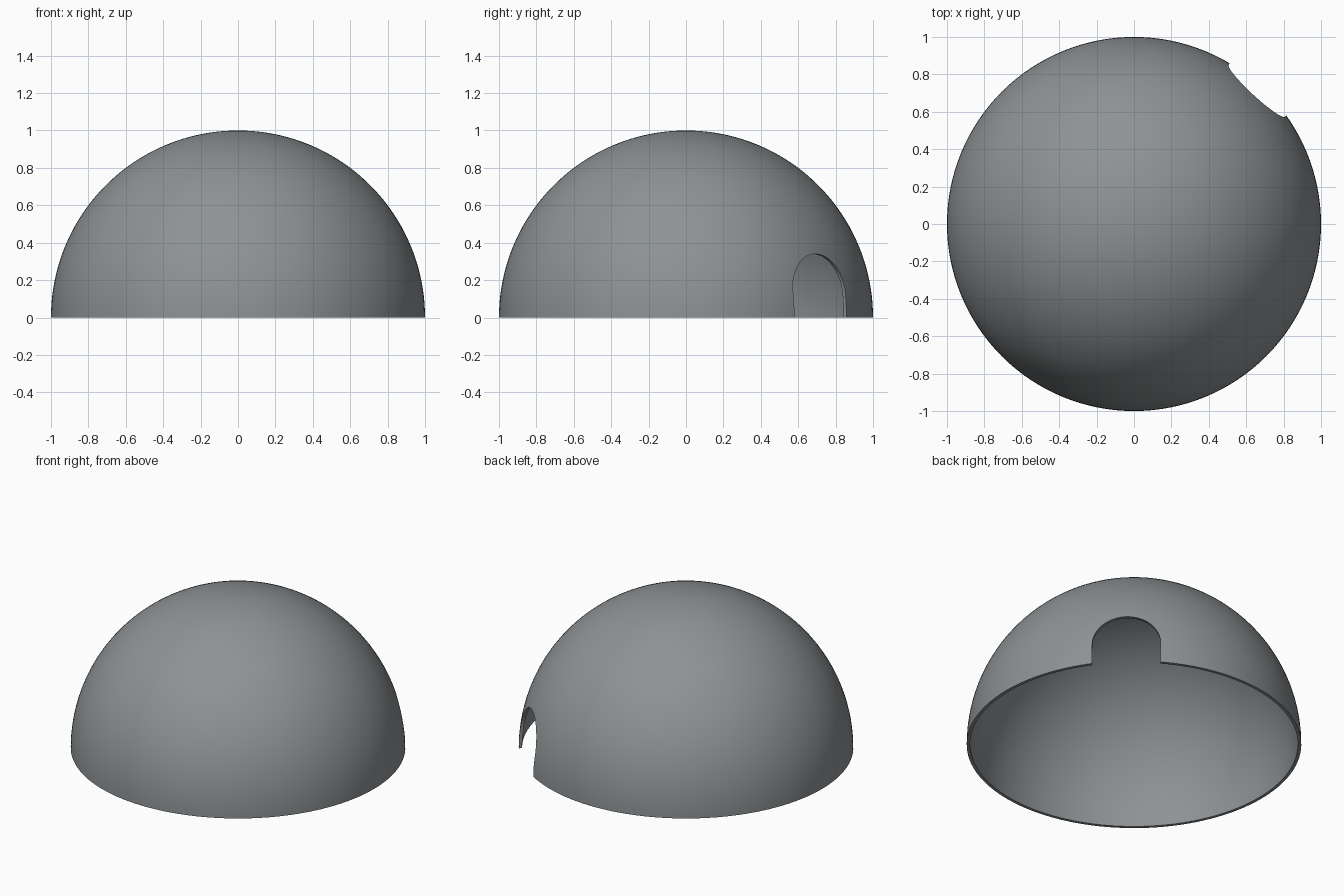
import bpy, bmesh, math
from mathutils import Matrix, Vector

if "Cube" in bpy.data.objects:
    bpy.data.objects.remove(bpy.data.objects["Cube"])

OUTER, THICK = 1.0, 0.02
SEGMENTS, RINGS = 128, 40
DOOR_ANGLE, DOOR_HALF, DOOR_SPRING = math.radians(47.3), 0.205, 0.135

grey = bpy.data.materials.new("slate grey")
grey.diffuse_color = (0.27, 0.29, 0.30, 1)
grey.use_nodes = True
grey.node_tree.nodes["Principled BSDF"].inputs["Base Color"].default_value = grey.diffuse_color


def make_object(name, bm):
    bmesh.ops.recalc_face_normals(bm, faces=bm.faces)
    mesh = bpy.data.meshes.new(name)
    bm.to_mesh(mesh)
    bm.free()
    mesh.materials.append(grey)
    obj = bpy.data.objects.new(name, mesh)
    bpy.context.collection.objects.link(obj)
    return obj


# Dome shell: closed wall profile spun around z
def arc(radius, steps):
    return [Vector((radius * math.cos(a), 0, radius * math.sin(a)))
            for a in (i / steps * math.pi / 2 for i in range(steps + 1))]


bm = bmesh.new()
profile = arc(OUTER, RINGS) + arc(OUTER - THICK, RINGS)[::-1]
verts = [bm.verts.new(p) for p in profile]
edges = [bm.edges.new((verts[i], verts[(i + 1) % len(verts)]))
         for i in range(len(verts)) if i != RINGS]
bmesh.ops.spin(bm, geom=verts + edges, cent=(0, 0, 0), axis=(0, 0, 1),
               angle=math.tau, steps=SEGMENTS, use_duplicate=False)
bmesh.ops.remove_doubles(bm, verts=bm.verts, dist=1e-4)
dome = make_object("dome_shell", bm)


# Arched doorway cutters, mirrored left and right at the back
def arch_cutter(name, angle):
    bm = bmesh.new()
    outline = [(-DOOR_HALF, -0.2), (DOOR_HALF, -0.2)]
    outline += [(DOOR_HALF * math.cos(a), DOOR_SPRING + DOOR_HALF * math.sin(a))
                for a in (i / 32 * math.pi for i in range(33))]
    face = bm.faces.new([bm.verts.new((0.5, y, z)) for y, z in outline])
    out = bmesh.ops.extrude_face_region(bm, geom=[face])
    moved = [g for g in out["geom"] if isinstance(g, bmesh.types.BMVert)]
    bmesh.ops.translate(bm, verts=moved, vec=(0.8, 0, 0))
    bm.transform(Matrix.Rotation(angle, 4, 'Z'))
    obj = make_object(name, bm)
    obj.hide_render = True
    obj.hide_viewport = True
    return obj


for name, angle in (("right_doorway_cutter", DOOR_ANGLE),
                    ("left_doorway_cutter", math.pi - DOOR_ANGLE)):
    mod = dome.modifiers.new(name, 'BOOLEAN')
    mod.operation = 'DIFFERENCE'
    mod.solver = 'EXACT'
    mod.object = arch_cutter(name, angle)

# Apply the cuts, then smooth the shell with crisp rims
bpy.context.view_layer.objects.active = dome
dome.select_set(True)
for mod in list(dome.modifiers):
    bpy.ops.object.modifier_apply(modifier=mod.name)
bpy.ops.object.shade_smooth_by_angle(angle=math.radians(30))

# Remove the used cutters
for obj in [o for o in bpy.data.objects if o.name.endswith("cutter")]:
    bpy.data.objects.remove(obj)
